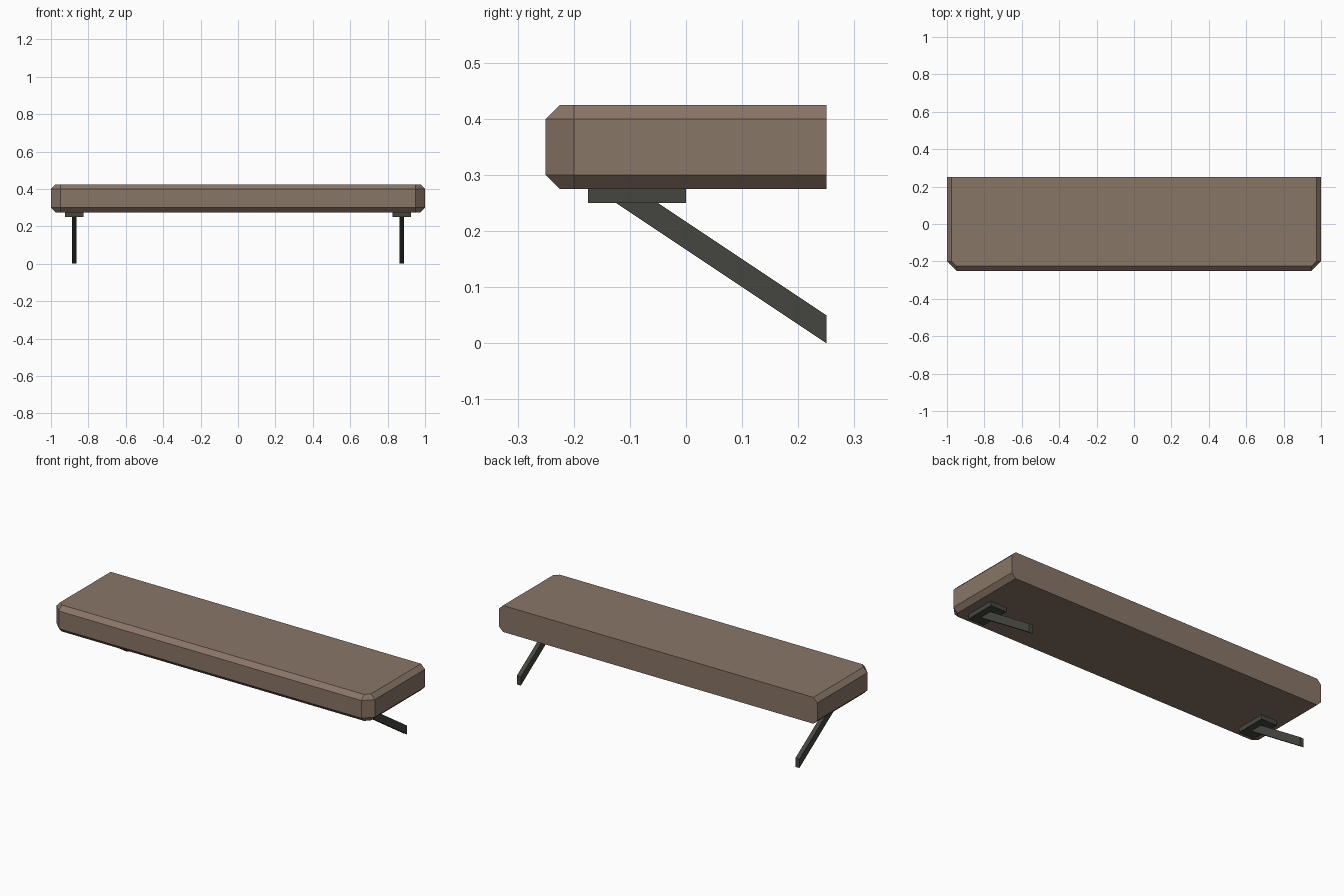
import bpy

if "Cube" in bpy.data.objects:
    bpy.data.objects.remove(bpy.data.objects["Cube"])


def material(name, color):
    m = bpy.data.materials.new(name)
    m.diffuse_color = (*color, 1)
    m.use_nodes = True
    m.node_tree.nodes["Principled BSDF"].inputs["Base Color"].default_value = m.diffuse_color
    return m


def loft(name, rings, mat, mirror=False):
    """Closed solid skinned through rings of equal point count, capped at both ends."""
    n = len(rings[0])
    verts = [p for ring in rings for p in ring]
    faces = [list(range(n))[::-1], [len(verts) - n + i for i in range(n)]]
    for r in range(len(rings) - 1):
        for i in range(n):
            j = (i + 1) % n
            faces.append([r * n + i, r * n + j, (r + 1) * n + j, (r + 1) * n + i])
    mesh = bpy.data.meshes.new(name)
    mesh.from_pydata(verts, [], faces)
    mesh.materials.append(mat)
    obj = bpy.data.objects.new(name, mesh)
    bpy.context.collection.objects.link(obj)
    if mirror:
        mod = obj.modifiers.new("mirror", 'MIRROR')
        mod.use_axis = (True, False, False)
        mod.use_mirror_merge = False
    return obj


wood = material("brown_wood", (0.25, 0.18, 0.135))
metal = material("dark_metal", (0.06, 0.062, 0.052))


# Shelf slab: flat back, clipped front corners, bevelled front and side rims
def outline(inset, z):
    x, y = 1 - inset, -0.25 + inset
    return [(-x, 0.25, z), (-x, -0.2, z), (-0.95, y, z),
            (0.95, y, z), (x, -0.2, z), (x, 0.25, z)]


loft("seat_slab", [outline(0.025, 0.275), outline(0, 0.3),
                   outline(0, 0.4), outline(0.025, 0.425)], wood)


# Mounting plates under the slab, one each side
def plate(z):
    return [(0.825, -0.175, z), (0.925, -0.175, z), (0.925, 0, z), (0.825, 0, z)]


loft("mounting_plate", [plate(0.25), plate(0.275)], metal, mirror=True)

# Diagonal struts running back and down to the wall
profile = [(-0.125, 0.25), (0.25, 0), (0.25, 0.05), (-0.05, 0.25)]
loft("diagonal_strut", [[(x, y, z) for y, z in profile] for x in (0.8625, 0.8875)],
     metal, mirror=True)
